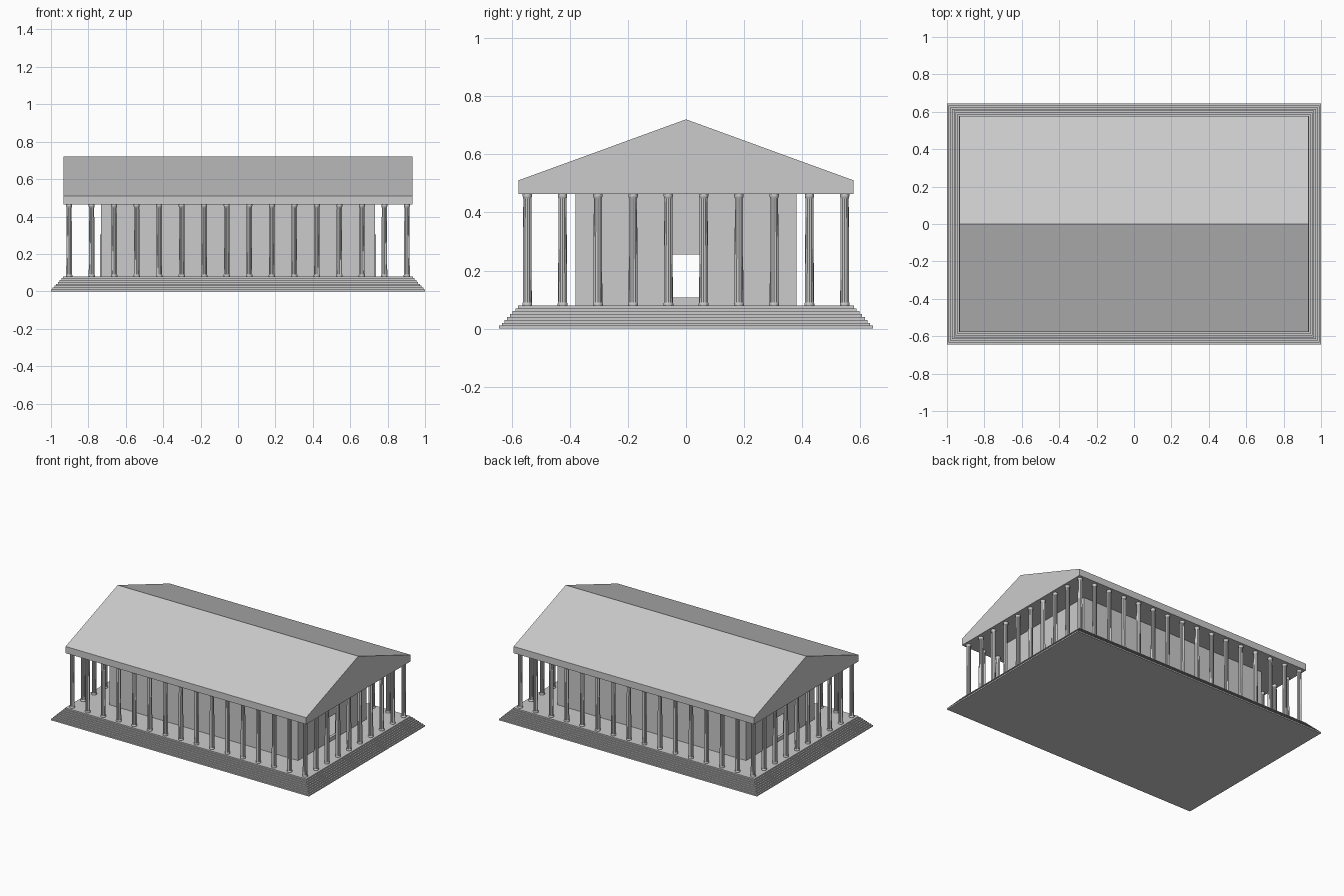
import bpy, bmesh, math

if "Cube" in bpy.data.objects:
    bpy.data.objects.remove(bpy.data.objects["Cube"])


def finish(name, bm):
    bmesh.ops.recalc_face_normals(bm, faces=bm.faces)
    me = bpy.data.meshes.new(name)
    bm.to_mesh(me)
    bm.free()
    ob = bpy.data.objects.new(name, me)
    bpy.context.collection.objects.link(ob)
    return ob


def add_box(bm, x0, x1, y0, y1, z0, z1):
    r = bmesh.ops.create_cube(bm, size=1)
    for v in r["verts"]:
        v.co.x = x0 if v.co.x < 0 else x1
        v.co.y = y0 if v.co.y < 0 else y1
        v.co.z = z0 if v.co.z < 0 else z1


def skin(bm, rings):
    # join closed vertex rings into a capped solid
    n = len(rings[0])
    for a, b in zip(rings, rings[1:]):
        for i in range(n):
            j = (i + 1) % n
            bm.faces.new((a[i], a[j], b[j], b[i]))
    bm.faces.new(rings[0][::-1])
    bm.faces.new(rings[-1])


# Stepped platform: one stacked outline with eight treads
STEPS, FLOOR = 8, 0.08
bm = bmesh.new()
rings = []
for k in range(STEPS):
    x, y = 1 - k * 0.0093, 0.643 - k * 0.0093
    for z in (k * FLOOR / STEPS, (k + 1) * FLOOR / STEPS):
        rings.append([bm.verts.new((sx * x, sy * y, z))
                      for sx, sy in ((-1, -1), (1, -1), (1, 1), (-1, 1))])
skin(bm, rings)
finish("stepped_platform", bm)

# Fluted column: (radius, height) profile, shared by the whole colonnade
profile = [(0.017, 0.08), (0.017, 0.086), (0.0155, 0.09), (0.0145, 0.30),
           (0.0138, 0.448), (0.016, 0.455), (0.016, 0.463)]
SIDES = 24
bm = bmesh.new()
rings = []
for i, (r, z) in enumerate(profile):
    fluted = 2 <= i <= 4
    rings.append([bm.verts.new((
        r * (0.93 if fluted and s % 2 else 1) * math.cos(2 * math.pi * s / SIDES),
        r * (0.93 if fluted and s % 2 else 1) * math.sin(2 * math.pi * s / SIDES), z))
        for s in range(SIDES)])
skin(bm, rings)
first = finish("column", bm)

# Colonnade: 16 along each side, 10 across each end
NX, NY, CX, CY = 16, 10, 0.903, 0.546
spots = [(-CX + 2 * CX * i / (NX - 1), s * CY) for i in range(NX) for s in (-1, 1)]
spots += [(s * CX, -CY + 2 * CY * j / (NY - 1)) for j in range(1, NY - 1) for s in (-1, 1)]
for k, (x, y) in enumerate(spots):
    col = first if k == 0 else bpy.data.objects.new("column", first.data)
    if k:
        bpy.context.collection.objects.link(col)
    col.location = (x, y, 0)

# Inner hall: thin walls with a doorway in each end
WX, WY, T, TOP, DOOR, DH = 0.732, 0.38, 0.01, 0.463, 0.048, 0.255
bm = bmesh.new()
for s in (-1, 1):
    ya, yb = sorted((s * WY, s * (WY - T)))
    add_box(bm, -WX, WX, ya, yb, FLOOR, TOP)
    xa, xb = sorted((s * WX, s * (WX - T)))
    add_box(bm, xa, xb, -WY + T, -DOOR, FLOOR, TOP)
    add_box(bm, xa, xb, DOOR, WY - T, FLOOR, TOP)
    add_box(bm, xa, xb, -DOOR, DOOR, DH, TOP)
finish("hall_walls", bm)

# Door surrounds with low sills
for s in (-1, 1):
    bm = bmesh.new()
    xa, xb = sorted((s * (WX - T - 0.004), s * (WX + 0.005)))
    for t in (-1, 1):
        ya, yb = sorted((t * DOOR, t * (DOOR + 0.02)))
        add_box(bm, xa, xb, ya, yb, FLOOR, 0.305)
    add_box(bm, xa, xb, -DOOR, DOOR, DH, 0.305)
    add_box(bm, xa, xb, -DOOR, DOOR, FLOOR, 0.107)
    finish("door_surround", bm)

# Gabled roof with the beam band below the eaves
RX, RY = 0.933, 0.577
bm = bmesh.new()
section = [(-RY, 0.463), (RY, 0.463), (RY, 0.51), (0, 0.72), (-RY, 0.51)]
skin(bm, [[bm.verts.new((x, y, z)) for y, z in section] for x in (-RX, RX)])
finish("gabled_roof", bm)
